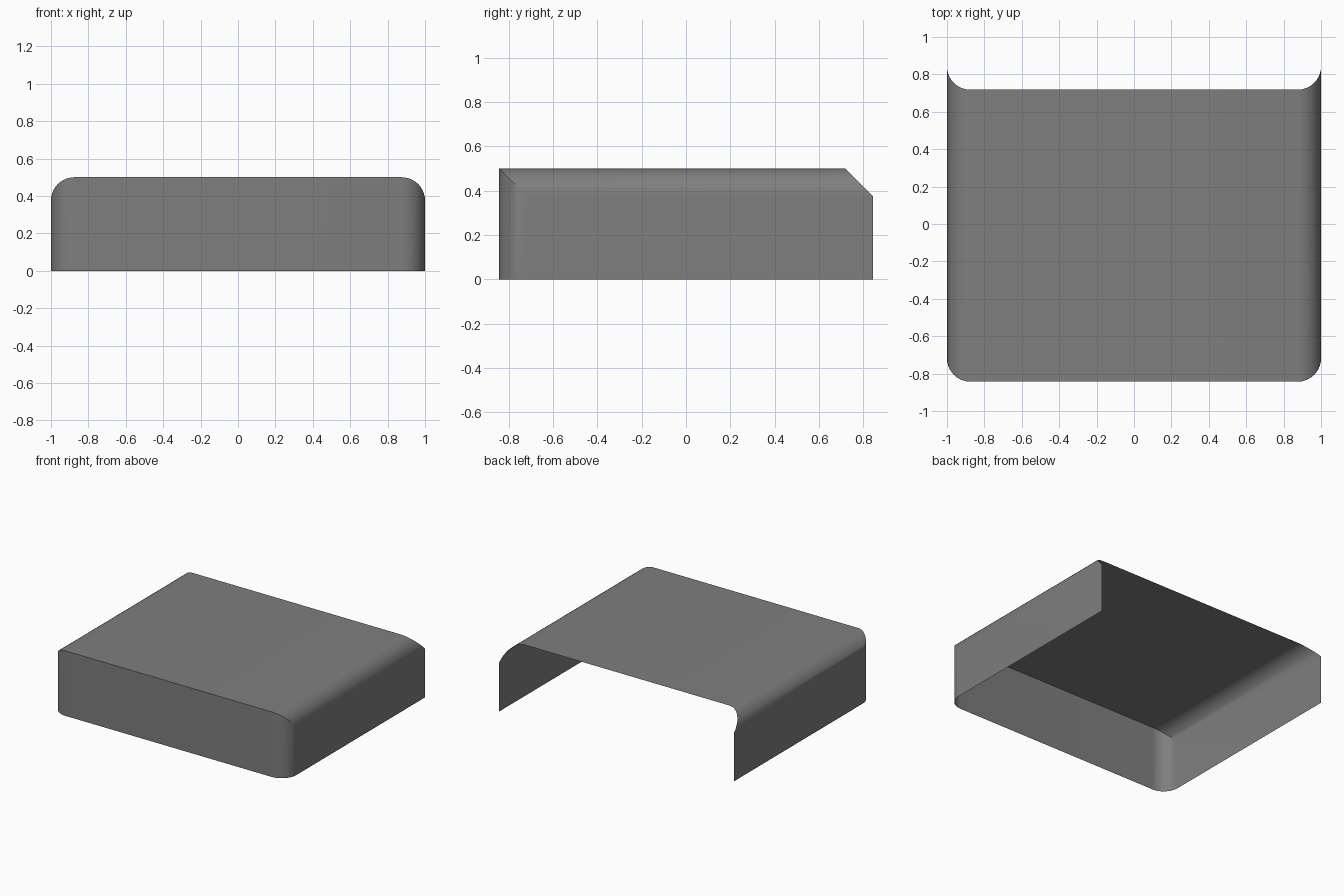
import bpy, bmesh, math

if "Cube" in bpy.data.objects:
    bpy.data.objects.remove(bpy.data.objects["Cube"], do_unlink=True)

HALF_W, HALF_D, HEIGHT, R = 1.0, 0.843, 0.5, 0.125
SEGMENTS = 10

grey = bpy.data.materials.new("mid grey")
grey.use_nodes = True
colour = (0.21, 0.21, 0.21, 1)
grey.diffuse_color = colour
grey.node_tree.nodes["Principled BSDF"].inputs["Base Color"].default_value = colour

# Rounded profile: x position and how far it drops from the flat
right_half = []
for i in range(SEGMENTS + 1):
    a = math.pi / 2 * i / SEGMENTS
    right_half.append((HALF_W - R + R * math.sin(a), R - R * math.cos(a)))
profile = [(-x, d) for x, d in reversed(right_half)] + right_half

bm = bmesh.new()
mitre = [bm.verts.new((x, d - HALF_D, HEIGHT - d)) for x, d in profile]
back = [bm.verts.new((x, HALF_D - R + d, HEIGHT - d)) for x, d in profile]
base = [bm.verts.new((x, d - HALF_D, 0)) for x, d in profile]

# Top and front sheets share the mitred edge
for i in range(len(profile) - 1):
    bm.faces.new((mitre[i], mitre[i + 1], back[i + 1], back[i]))
    bm.faces.new((base[i], base[i + 1], mitre[i + 1], mitre[i]))

# Flat side walls, left open at the back and underneath
for i, side in ((0, -1), (-1, 1)):
    corner = bm.verts.new((side * HALF_W, HALF_D, 0))
    wall = [base[i], corner, back[i], mitre[i]]
    bm.faces.new(wall if side > 0 else wall[::-1])

mesh = bpy.data.meshes.new("open_cover")
bm.to_mesh(mesh)
bm.free()
mesh.materials.append(grey)
cover = bpy.data.objects.new("open_cover", mesh)
bpy.context.collection.objects.link(cover)

# Smooth the rounded corners, keep the mitre crisp
bpy.ops.object.select_all(action='DESELECT')
cover.select_set(True)
bpy.context.view_layer.objects.active = cover
bpy.ops.object.shade_smooth_by_angle(angle=math.radians(30))
